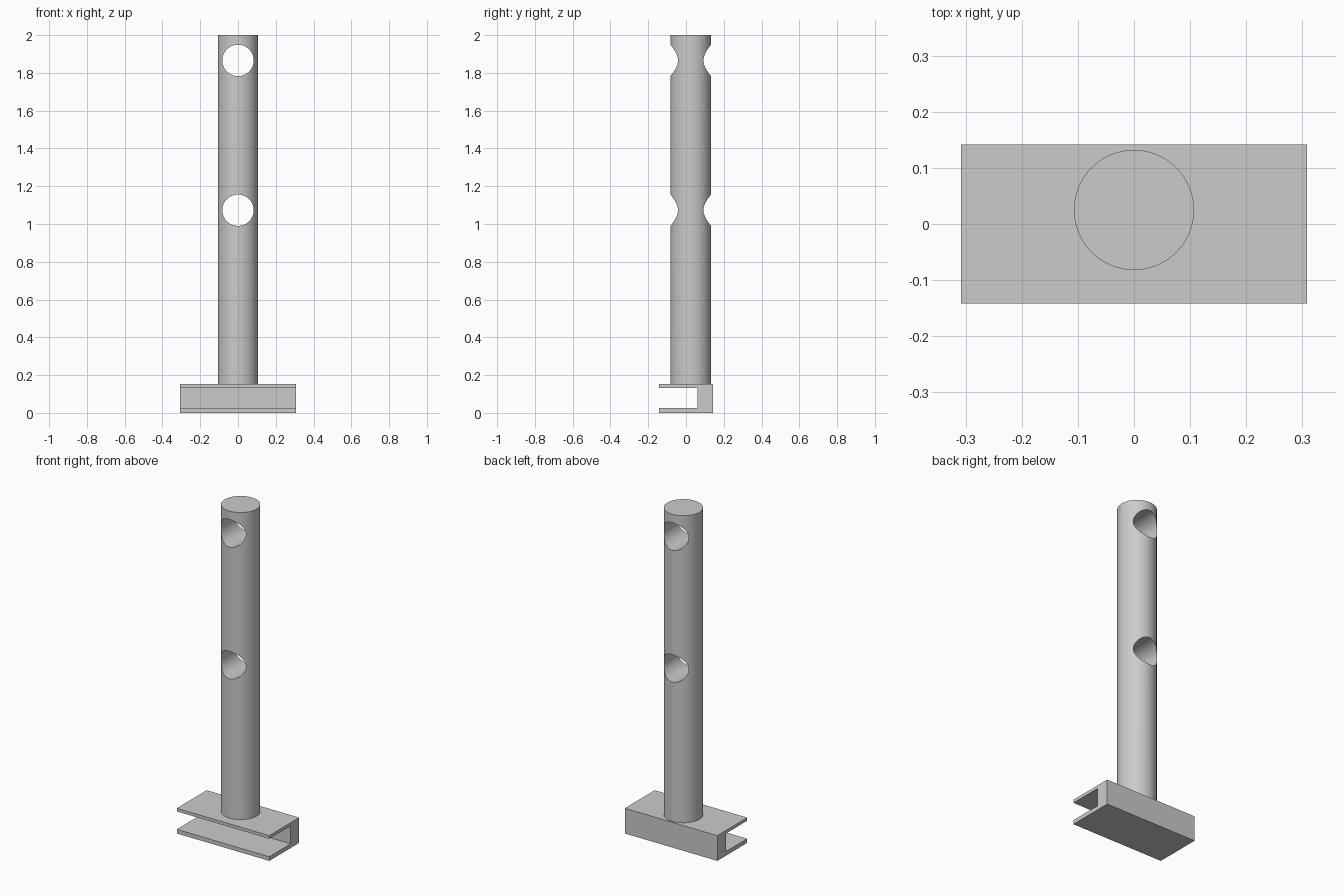
import bpy
import bmesh
import math

default = bpy.data.objects.get("Cube")
if default:
    bpy.data.objects.remove(default, do_unlink=True)

# Single plain grey
grey = bpy.data.materials.new("grey_metal")
grey.use_nodes = True
colour = (0.6, 0.6, 0.6, 1)
grey.diffuse_color = colour
grey.node_tree.nodes["Principled BSDF"].inputs["Base Color"].default_value = colour

POST_Y, POST_R, BASE_TOP, TOP = 0.025, 0.107, 0.152, 2.0
HOLE_R, HOLE_HEIGHTS = 0.083, (1.073, 1.866)


def cylinder(name, radius, depth, location, rotation=(0, 0, 0)):
    bpy.ops.mesh.primitive_cylinder_add(
        vertices=96, radius=radius, depth=depth, location=location, rotation=rotation)
    obj = bpy.context.object
    obj.name = name
    obj.data.materials.append(grey)
    return obj


# Clamp base: a C-shaped profile, open to the front, extruded along x
half_x, front, back = 0.308, -0.142, 0.142
slot_back, slot_low, slot_high = 0.061, 0.025, 0.133
profile = [(front, 0), (back, 0), (back, BASE_TOP), (front, BASE_TOP),
           (front, slot_high), (slot_back, slot_high),
           (slot_back, slot_low), (front, slot_low)]
bm = bmesh.new()
face = bm.faces.new([bm.verts.new((-half_x, y, z)) for y, z in profile])
extruded = bmesh.ops.extrude_face_region(bm, geom=[face])
moved = [v for v in extruded["geom"] if isinstance(v, bmesh.types.BMVert)]
bmesh.ops.translate(bm, verts=moved, vec=(2 * half_x, 0, 0))
bmesh.ops.recalc_face_normals(bm, faces=bm.faces)
mesh = bpy.data.meshes.new("clamp_base")
bm.to_mesh(mesh)
bm.free()
mesh.materials.append(grey)
base = bpy.data.objects.new("clamp_base", mesh)
bpy.context.collection.objects.link(base)

# Round post with two cross holes running front to back
post = cylinder("post", POST_R, TOP - BASE_TOP, (0, POST_Y, (TOP + BASE_TOP) / 2))
for height in HOLE_HEIGHTS:
    cutter = cylinder("hole_cutter", HOLE_R, 1, (0, POST_Y, height), (math.pi / 2, 0, 0))
    cutter.hide_render = True
    cut = post.modifiers.new("cross_hole", 'BOOLEAN')
    cut.operation = 'DIFFERENCE'
    cut.solver = 'EXACT'
    cut.object = cutter
    bpy.ops.object.select_all(action='DESELECT')
    post.select_set(True)
    bpy.context.view_layer.objects.active = post
    bpy.ops.object.modifier_apply(modifier=cut.name)
    bpy.data.objects.remove(cutter, do_unlink=True)

bpy.ops.object.shade_smooth_by_angle(angle=math.radians(30))
